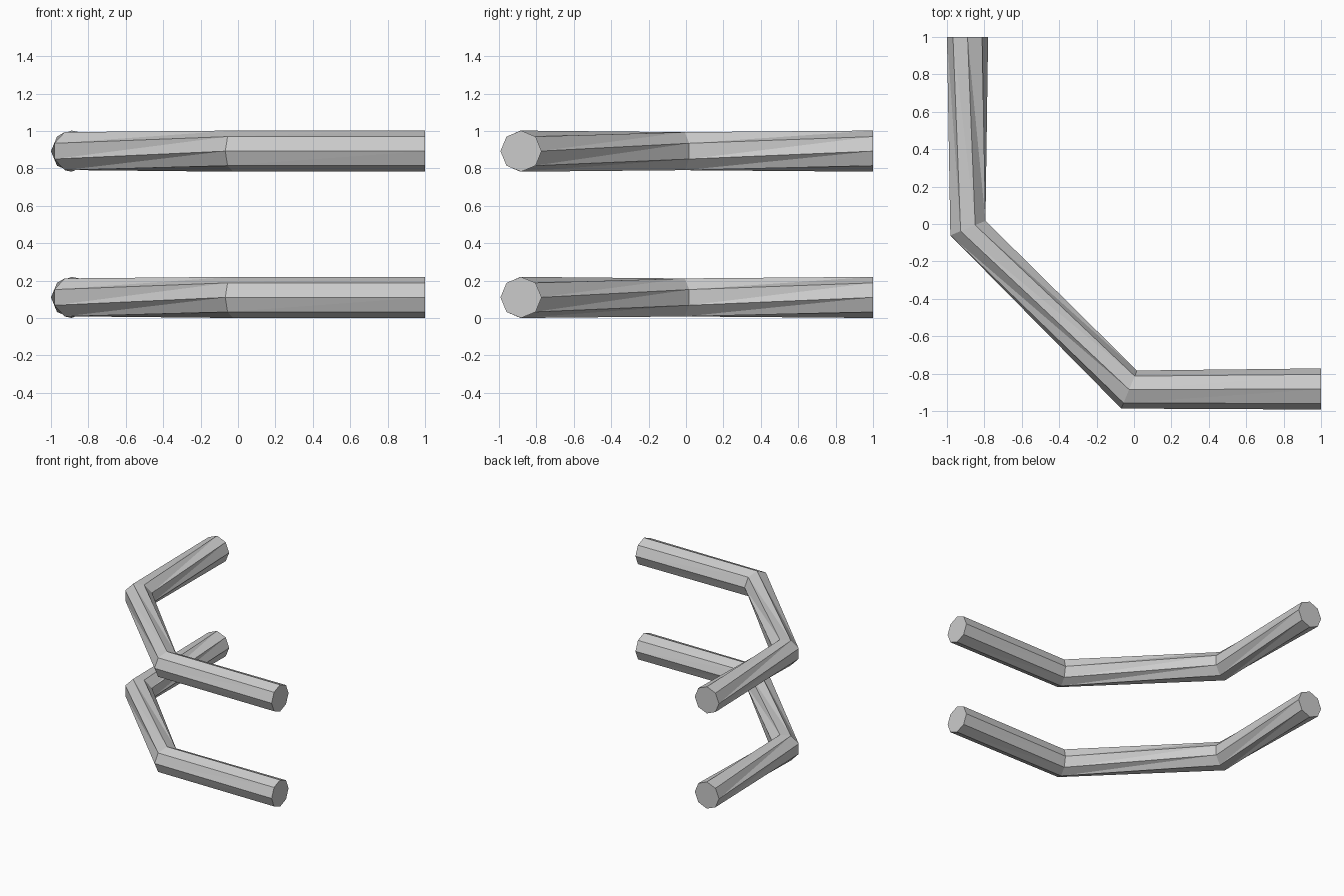
import bpy, bmesh
from math import cos, sin, radians
from mathutils import Vector

cube = bpy.data.objects.get("Cube")
if cube:
    bpy.data.objects.remove(cube, do_unlink=True)

SIDES = 8
RADIUS = 0.11

grey = bpy.data.materials.new("plain_grey")
grey.use_nodes = True
colour = (0.6, 0.6, 0.6, 1)
grey.diffuse_color = colour
grey.node_tree.nodes["Principled BSDF"].inputs["Base Color"].default_value = colour

# Rail stations: x, y, travel heading and section twist in degrees
STATIONS = [
    (1.0, -0.882, 180, 0),
    (-0.026, -0.885, 157.5, 0),
    (-0.888, -0.022, 112.5, 22.5),
    (-0.89, 1.0, 90, 45),
]


def add_ring(bm, x, y, heading, twist, height):
    """Octagonal section standing square to the heading."""
    side = radians(heading + 90)
    outward = Vector((cos(side), sin(side), 0))
    up = Vector((0, 0, 1))
    centre = Vector((x, y, height))
    ring = []
    for k in range(SIDES):
        a = -radians(k * 360 / SIDES + twist)
        ring.append(bm.verts.new(centre + RADIUS * (outward * cos(a) + up * sin(a))))
    return ring


def build_rail(name, height):
    bm = bmesh.new()
    rings = [add_ring(bm, *station, height) for station in STATIONS]
    # Twisted walls, split along one consistent diagonal
    for a, b in zip(rings, rings[1:]):
        for k in range(SIDES):
            n = (k + 1) % SIDES
            bm.faces.new((a[k], a[n], b[n]))
            bm.faces.new((a[k], b[n], b[k]))
    # End caps
    bm.faces.new(rings[0])
    bm.faces.new(rings[-1])
    bmesh.ops.recalc_face_normals(bm, faces=bm.faces[:])
    mesh = bpy.data.meshes.new(name)
    bm.to_mesh(mesh)
    bm.free()
    mesh.materials.append(grey)
    rail = bpy.data.objects.new(name, mesh)
    bpy.context.collection.objects.link(rail)


build_rail("lower_rail", RADIUS)
build_rail("upper_rail", RADIUS + 0.782)
